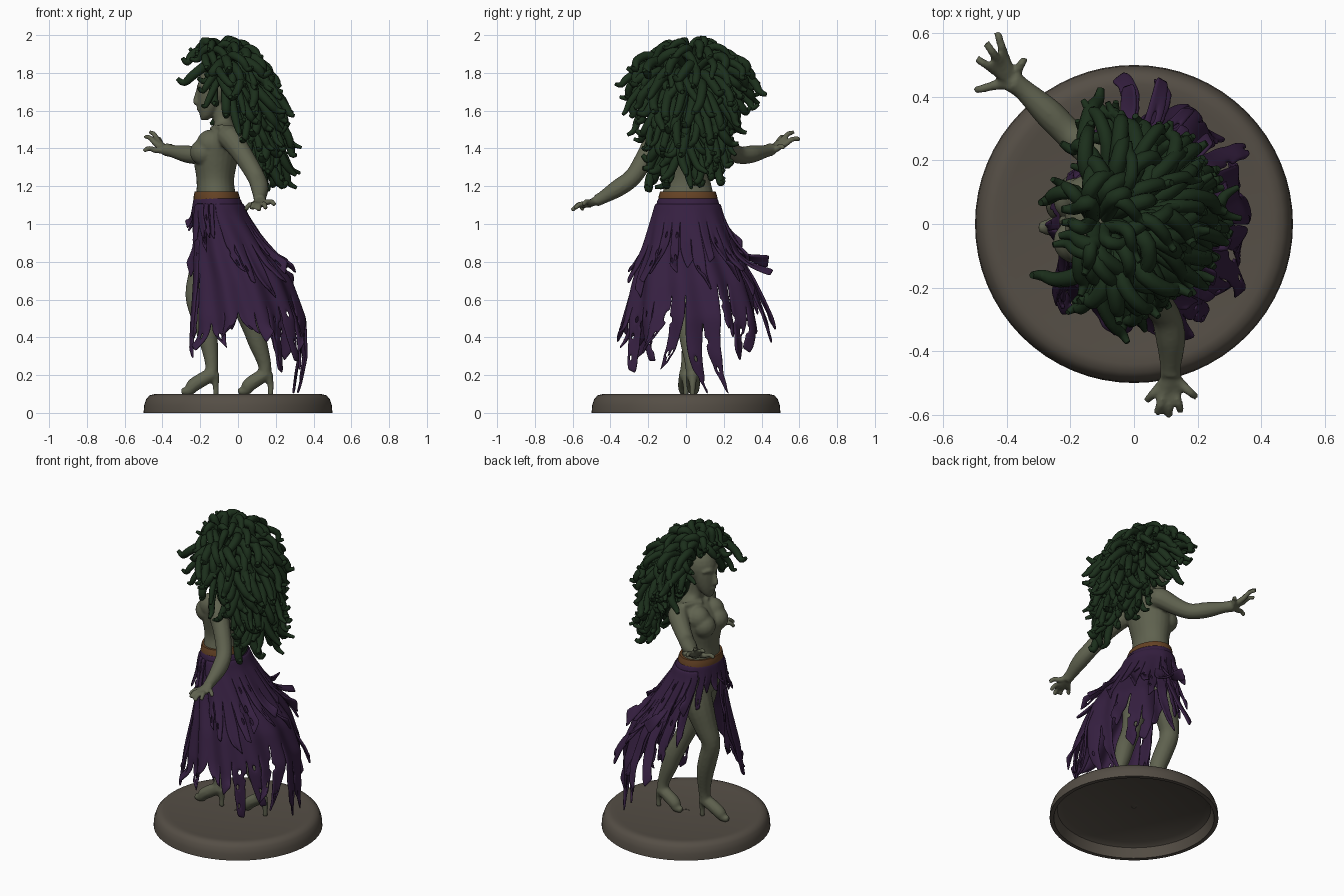
import bpy, bmesh, math, random
from mathutils import Vector, Matrix

random.seed(5)
rnd = random.uniform


def material(name, rgb):
    m = bpy.data.materials.new(name)
    m.diffuse_color = (*rgb, 1)
    return m


SKIN = material("skin", (0.115, 0.122, 0.078))
GREEN = material("snake_green", (0.011, 0.028, 0.011))
PURPLE = material("purple_cloth", (0.036, 0.014, 0.052))
LEATHER = material("belt_leather", (0.13, 0.055, 0.018))
STONE = material("stone", (0.09, 0.076, 0.06))


def finish(bm, name, mat, angle=60):
    bmesh.ops.recalc_face_normals(bm, faces=bm.faces)
    me = bpy.data.meshes.new(name)
    bm.to_mesh(me)
    bm.free()
    me.materials.append(mat)
    ob = bpy.data.objects.new(name, me)
    bpy.context.collection.objects.link(ob)
    bpy.ops.object.select_all(action='DESELECT')
    ob.select_set(True)
    bpy.context.view_layer.objects.active = ob
    bpy.ops.object.shade_smooth_by_angle(angle=math.radians(angle))
    return ob


def interp(keys, v):
    """Linear lookup in rows sorted by their first value."""
    if v <= keys[0][0]:
        return keys[0][1:]
    for a, b in zip(keys, keys[1:]):
        if v <= b[0]:
            f = (v - a[0]) / (b[0] - a[0])
            return tuple(p + (q - p) * f for p, q in zip(a[1:], b[1:]))
    return keys[-1][1:]


def spline(keys, n):
    """Catmull-Rom through rows of any length."""
    k = [keys[0]] + list(keys) + [keys[-1]]
    out = []
    for p, a, b, q in zip(k, k[1:], k[2:], k[3:]):
        for i in range(n):
            t = i / n
            out.append([0.5 * (2 * A + (B - P) * t + (2 * P - 5 * A + 4 * B - Q) * t * t
                        + (3 * A - P - 3 * B + Q) * t ** 3) for P, A, B, Q in zip(p, a, b, q)])
    return out + [list(keys[-1])]


def skin_rings(bm, rings):
    rings = [[bm.verts.new(c) for c in r] for r in rings]
    n = len(rings[0])
    for r, s in zip(rings, rings[1:]):
        for i in range(n):
            bm.faces.new((r[i], r[(i + 1) % n], s[(i + 1) % n], s[i]))
    bm.faces.new(rings[0][::-1])
    bm.faces.new(rings[-1])


def circle(n):
    return [(math.cos(2 * math.pi * i / n), math.sin(2 * math.pi * i / n)) for i in range(n)]


def tube(bm, keys, sides=8, step=4):
    """Tapered tube along rows of x, y, z, radius."""
    pts = spline(keys, step)
    pos = [Vector(p[:3]) for p in pts]
    side, rings = None, []
    for i, p in enumerate(pos):
        t = (pos[min(i + 1, len(pos) - 1)] - pos[max(i - 1, 0)]).normalized()
        side = t.orthogonal() if side is None else side - t * side.dot(t)
        side.normalize()
        up = t.cross(side)
        r = max(pts[i][3], 0.002)
        rings.append([p + side * c * r + up * s * r for c, s in circle(sides)])
    skin_rings(bm, rings)


def loft(bm, keys, sides=24, step=4):
    """Stack of horizontal ellipses: x, y, z, radius x, radius y."""
    skin_rings(bm, [[(x + c * rx, y + s * ry, z) for c, s in circle(sides)]
                    for x, y, z, rx, ry in spline(keys, step)])


def ball(bm, c, r, seg=16):
    bmesh.ops.create_uvsphere(bm, u_segments=seg, v_segments=seg // 2 + 2, radius=1,
                              matrix=Matrix.Translation(c) @ Matrix.Diagonal((*r, 1)))


# Round base: hollow shell with a thin wall
bm = bmesh.new()
prof = [(0.475, 0.0), (0.5, 0), (0.497, 0.04), (0.485, 0.075), (0.468, 0.093), (0.44, 0.1), (0.41, 0.094),
        (0.02, 0.094), (0.02, 0.082), (0.42, 0.08), (0.455, 0.06), (0.475, 0.0)]
skin_rings(bm, [[(c * r, s * r, z) for c, s in circle(64)] for r, z in prof])
bmesh.ops.delete(bm, geom=[f for f in bm.faces if len(f.verts) > 4], context='FACES_ONLY')
ball(bm, (0, 0, 0.088), (0.03, 0.03, 0.006), 12)
finish(bm, "base", STONE, 40)

# Torso, bust and neck
body = bmesh.new()
loft(body, [(-0.10, 0.01, 0.93, 0.10, 0.14), (-0.10, 0.01, 1.02, 0.125, 0.16),
            (-0.115, 0.01, 1.15, 0.105, 0.138), (-0.12, 0.01, 1.24, 0.10, 0.12),
            (-0.115, 0.01, 1.36, 0.118, 0.14), (-0.085, 0.01, 1.46, 0.095, 0.16),
            (-0.07, 0.01, 1.515, 0.06, 0.11), (-0.08, 0.01, 1.55, 0.05, 0.055),
            (-0.10, 0.01, 1.63, 0.047, 0.047)])
for s in (-1, 1):
    ball(body, (-0.18, 0.01 + s * 0.066, 1.38), (0.075, 0.07, 0.072))
    ball(body, (-0.145, 0.01 + s * 0.075, 1.425), (0.075, 0.07, 0.075))
    tube(body, [(-0.14, 0.01 + s * 0.02, 1.505, 0.014), (-0.08, 0.01 + s * 0.14, 1.51, 0.02)])

# Head with jaw, nose, brow and lips
ball(body, (-0.105, 0.01, 1.735), (0.108, 0.088, 0.115), 20)
loft(body, [(-0.178, 0.01, 1.55, 0.018, 0.02), (-0.165, 0.01, 1.575, 0.038, 0.044),
            (-0.15, 0.01, 1.63, 0.062, 0.066), (-0.14, 0.01, 1.7, 0.073, 0.078),
            (-0.13, 0.01, 1.77, 0.075, 0.078)], 16)
tube(body, [(-0.207, 0.01, 1.72, 0.012), (-0.222, 0.01, 1.665, 0.014),
            (-0.222, 0.01, 1.645, 0.017), (-0.2, 0.01, 1.635, 0.012)])
tube(body, [(-0.19, -0.018, 1.608, 0.008), (-0.208, 0.01, 1.61, 0.013), (-0.19, 0.038, 1.608, 0.008)])
for s in (-1, 1):
    tube(body, [(-0.21, 0.01 + s * 0.012, 1.72, 0.01), (-0.2, 0.01 + s * 0.04, 1.735, 0.014),
                (-0.175, 0.01 + s * 0.068, 1.725, 0.008)])


# Arms: limb path, palm, then fingers fanned from the wrist
def arm(path, tips):
    tube(body, path, 12)
    w = Vector(path[-1][:3])
    for t in tips:
        t = Vector(t)
        a, b = w.lerp(t, 0.45), w.lerp(t, 0.75) + Vector((0, 0, 0.014))
        tube(body, [(*w, 0.022), (*a, 0.017), (*b, 0.014), (*t, 0.013)])


arm([(-0.06, 0.1, 1.46, 0.058), (-0.06, 0.165, 1.455, 0.063), (-0.13, 0.225, 1.40, 0.053),
     (-0.2, 0.28, 1.365, 0.047), (-0.27, 0.35, 1.37, 0.047), (-0.345, 0.42, 1.385, 0.034),
     (-0.385, 0.45, 1.395, 0.036)],
    [(-0.5, 0.42, 1.385), (-0.495, 0.52, 1.46), (-0.465, 0.57, 1.485),
     (-0.43, 0.605, 1.45), (-0.345, 0.52, 1.4)])
arm([(-0.06, -0.08, 1.46, 0.058), (-0.04, -0.15, 1.455, 0.063), (0.03, -0.21, 1.36, 0.053),
     (0.095, -0.28, 1.25, 0.048), (0.115, -0.36, 1.19, 0.047), (0.115, -0.45, 1.135, 0.033),
     (0.115, -0.475, 1.125, 0.034)],
    [(0.04, -0.555, 1.075), (0.072, -0.595, 1.08), (0.11, -0.605, 1.07),
     (0.148, -0.59, 1.08), (0.195, -0.545, 1.1)])


# Legs with heeled feet
def leg(path, toe, heel):
    tube(body, path, 14)
    a, t = Vector(path[-1][:3]), Vector(toe)
    m = a.lerp(t, 0.55)
    tube(body, [(a.x + 0.012, a.y, a.z + 0.01, 0.037), (m.x, m.y, m.z, 0.038),
                (t.x + 0.04, t.y, t.z + 0.008, 0.03), (*t, 0.016)], 10)
    tube(body, [(a.x + 0.015, a.y, a.z, 0.032), (heel, a.y, 0.15, 0.018), (heel, a.y, 0.09, 0.015)])


leg([(-0.10, 0.08, 1.04, 0.09), (-0.145, 0.085, 0.88, 0.09), (-0.19, 0.075, 0.74, 0.072),
     (-0.222, 0.06, 0.62, 0.057), (-0.19, 0.045, 0.5, 0.056), (-0.16, 0.03, 0.4, 0.052),
     (-0.14, 0.01, 0.27, 0.036), (-0.142, 0.0, 0.2, 0.035)], (-0.3, -0.01, 0.112), -0.118)
leg([(-0.10, -0.06, 1.04, 0.09), (-0.07, -0.055, 0.85, 0.09), (-0.02, -0.03, 0.68, 0.067),
     (0.02, -0.01, 0.58, 0.057), (0.075, 0.01, 0.46, 0.056), (0.105, 0.02, 0.37, 0.05),
     (0.14, 0.03, 0.26, 0.036), (0.14, 0.035, 0.2, 0.035)], (0.0, 0.04, 0.112), 0.172)

# Fuse all body parts into one soft sculpted skin
ob = finish(body, "body", SKIN)
rm = ob.modifiers.new("fuse", 'REMESH')
rm.mode, rm.voxel_size, rm.use_smooth_shade = 'VOXEL', 0.008, True
sm = ob.modifiers.new("soften", 'SMOOTH')
sm.factor, sm.iterations = 0.5, 4

# Belt
bm = bmesh.new()
loft(bm, [(-0.112, 0.01, 1.12, 0.122, 0.158), (-0.113, 0.01, 1.145, 0.122, 0.155),
          (-0.115, 0.01, 1.172, 0.114, 0.147)], 32, 2)
finish(bm, "belt", LEATHER)

# Skirt body by height: z, centre x, centre y, radius x, radius y
SHAPE = [(0.1, 0.05, 0.03, 0.26, 0.37), (0.3, 0.035, 0.03, 0.32, 0.37), (0.5, 0.035, 0.03, 0.315, 0.36),
         (0.7, 0.01, 0.03, 0.27, 0.31), (0.9, -0.05, 0.02, 0.195, 0.23), (1.05, -0.1, 0.01, 0.148, 0.18),
         (1.15, -0.113, 0.01, 0.12, 0.155)]
# Hem height by angle from the back; the open slit lies at 125 to 205
HEM = [(-155, 0.5), (-140, 0.25), (-125, 0.34), (-100, 0.45), (-75, 0.42), (-55, 0.2), (-36, 0.22),
       (-25, 0.38), (-12, 0.22), (0, 0.1), (22, 0.1), (32, 0.4), (50, 0.22), (75, 0.38), (95, 0.5),
       (122, 0.7), (135, 0.86), (150, 0.95), (190, 0.95), (205, 0.5)]


def strip(bm, phi, width, top, end, tear, flick, scale, sway):
    """Cloth strip: joins its neighbours above height 'tear', hangs ragged below."""
    grid, z, lean = [], top, rnd(-0.06, 0.06)
    while z > end - 0.001:
        a = max(0, (tear - z) / max(0.03, tear - end))
        cx, cy, rx, ry = interp(SHAPE, z)
        w = width * (1 - 0.6 * a ** 1.3) * (rnd(0.85, 1.15) if a > 0 else 1)
        row = []
        for u in (-1, -0.6, -0.2, 0.2, 0.6, 1):
            g = math.radians(phi + sway * a * a + u * w / 2)
            k = scale * (1 + 0.045 * min(1, (top - z) * 3) * math.sin(g * 11 + z * 5))
            out = flick * a * a
            zz = z + out * 0.3 + a * a * u * lean
            row.append(bm.verts.new((cx + (rx * k + out) * math.cos(g),
                                     cy + (ry * k + out) * math.sin(g), max(zz, 0.1))))
        grid.append((a, row))
        z -= 0.03
    for (a, r), (_, s) in zip(grid, grid[1:]):
        for i in range(5):
            if a == 0 or random.random() > 0.05:
                bm.faces.new((r[i], r[i + 1], s[i + 1], s[i]))


inner, outer = bmesh.new(), bmesh.new()
for i in range(24):
    phi = -155 + 15 * (i + 0.5)
    hem = max(0.1, interp(HEM, phi if phi < 205 else phi - 360)[0] + rnd(-0.04, 0.04))
    tear = hem + (0.12 if abs(phi + 100) < 40 else rnd(0.2, 0.4))
    strip(inner, phi, 15, 1.14, hem, min(tear, 1.05), rnd(-0.01, 0.06), 1.0, rnd(-12, 12))
# Shorter, flared outer layer
for i in range(20):
    phi = -152 + 14 * (i + 0.5)
    end = rnd(0.52, 0.8) if abs(phi) < 95 else rnd(0.84, 0.92)
    strip(outer, phi, 14, 1.11, end, end + rnd(0.12, 0.28), rnd(0.0, 0.07), 1.05, rnd(-10, 10))
# Streamers blown outward
for phi, end, flick in ((72, 0.7, 0.14), (88, 0.76, 0.14), (76, 0.38, 0.06), (92, 0.44, 0.07), (-148, 0.28, 0.05)):
    strip(outer, phi, 14, 0.92, end, 0.88, flick, 1.04, rnd(0, 12))
for name, mesh in (("torn_skirt", inner), ("torn_overskirt", outer)):
    bmesh.ops.remove_doubles(mesh, verts=mesh.verts, dist=0.0005)
    cloth = finish(mesh, name, PURPLE)
    cloth.modifiers.new("thickness", 'SOLIDIFY').thickness = 0.014
    cloth.modifiers.new("soften", 'SUBSURF').levels = 1
    cloth.modifiers["soften"].render_levels = 1

# Snake mane envelope: z, centre x, radius x, radius y, widest angle
MANE = [(1.18, 0.12, 0.13, 0.21, 75), (1.3, 0.08, 0.17, 0.2, 80), (1.5, 0.02, 0.24, 0.24, 92),
        (1.62, -0.02, 0.26, 0.29, 114), (1.75, -0.04, 0.25, 0.33, 138), (1.85, -0.05, 0.20, 0.3, 148),
        (1.91, -0.07, 0.16, 0.21, 168), (1.97, -0.09, 0.1, 0.12, 180)]


def snake(bm, z, ang, scale):
    cx, rx, ry, _ = interp(MANE, z)
    g = math.radians(ang)
    out = Vector((math.cos(g), math.sin(g), 0))
    tip = Vector((cx + rx * scale * out.x, 0.02 + ry * scale * out.y, z))
    core = Vector((cx - 0.03, 0.01, min(z + 0.24, 1.8)))
    side = Vector((-out.y, out.x, 0)) * rnd(-0.04, 0.04)
    root = core.lerp(tip, 0.3)
    mid = core.lerp(tip, 0.7) + Vector((0, 0, 0.045)) + side
    end = tip + Vector((0, 0, rnd(-0.06, -0.025))) + out * rnd(0.0, 0.03) - side
    curl = end + out * rnd(0.015, 0.045) + Vector((0, 0, rnd(-0.03, 0.03))) - side * 0.6
    r = rnd(0.019, 0.027)
    tube(bm, [(*root, r), (*mid, r * 1.05), (*tip, r * 0.95), (*end, r * 0.75), (*curl, r * 0.42)], 8, 3)


bm = bmesh.new()
for layer, count in ((1.0, 125), (0.72, 65)):
    for i in range(count):
        z = 1.23 + 0.74 * ((i + 0.5) / count) ** 0.85
        ang = ((i * 0.618034) % 1 * 2 - 1) * interp(MANE, z)[3] + rnd(-4, 4)
        snake(bm, z, ang, layer * rnd(0.82, 1.1))
finish(bm, "snake_hair", GREEN)
